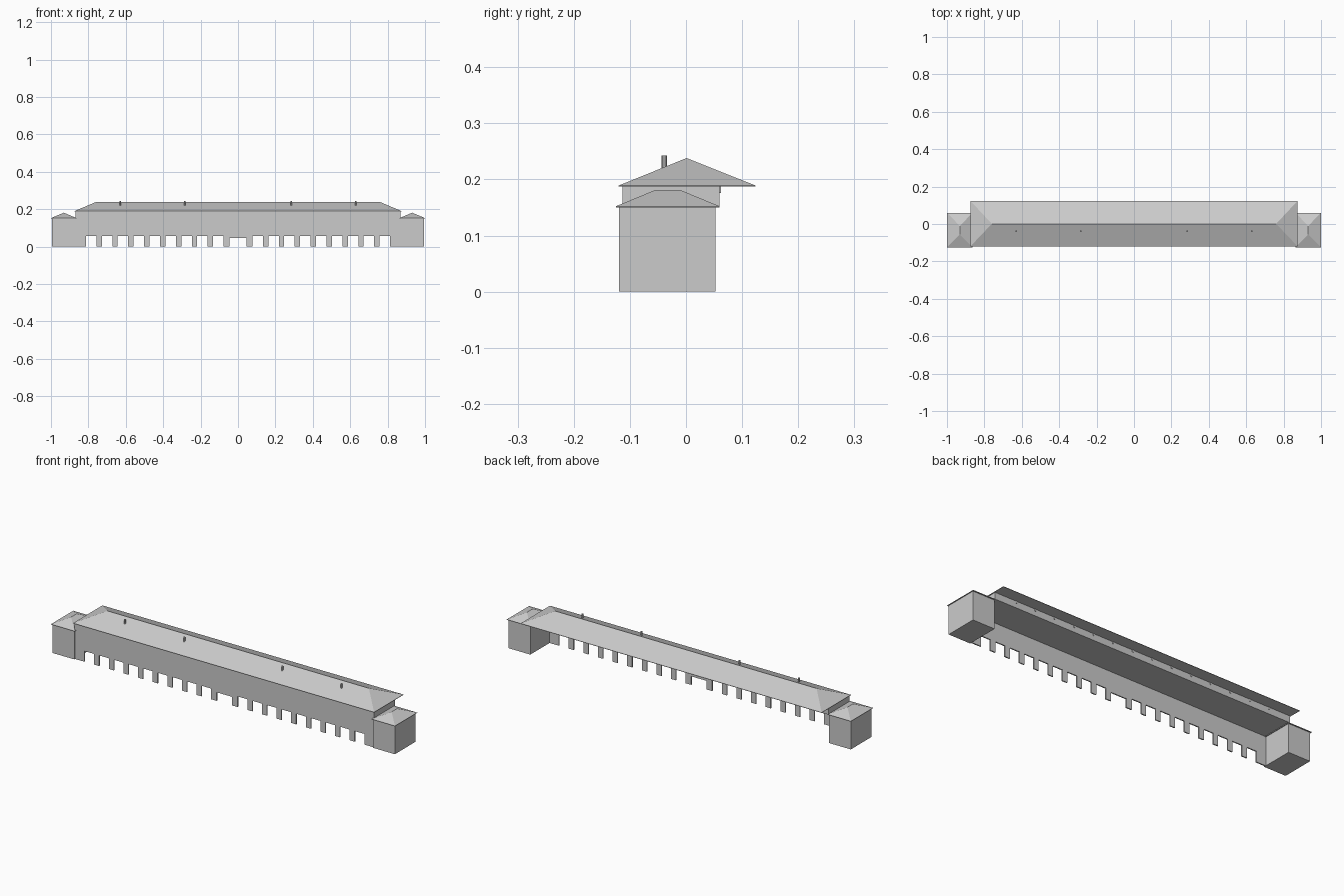
import bpy, bmesh
from mathutils import Vector

if "Cube" in bpy.data.objects:
    bpy.data.objects.remove(bpy.data.objects["Cube"])


def finish(name, bm):
    bmesh.ops.recalc_face_normals(bm, faces=bm.faces)
    mesh = bpy.data.meshes.new(name)
    bm.to_mesh(mesh)
    bm.free()
    ob = bpy.data.objects.new(name, mesh)
    bpy.context.collection.objects.link(ob)
    return ob


def box(name, x0, x1, y0, y1, z0, z1):
    bm = bmesh.new()
    bmesh.ops.create_cube(bm, size=1)
    for v in bm.verts:
        v.co = Vector((x1 if v.co.x > 0 else x0,
                       y1 if v.co.y > 0 else y0,
                       z1 if v.co.z > 0 else z0))
    return finish(name, bm)


def prism(name, points, offset):
    """Extrude a flat outline along an offset vector."""
    bm = bmesh.new()
    face = bm.faces.new([bm.verts.new(p) for p in points])
    ext = bmesh.ops.extrude_face_region(bm, geom=[face])
    moved = [g for g in ext["geom"] if isinstance(g, bmesh.types.BMVert)]
    bmesh.ops.translate(bm, verts=moved, vec=offset)
    return finish(name, bm)


def hip_roof(name, x0, x1, y0, y1, z0, edge, ridge_a, ridge_b, along_x):
    """Closed hip roof with a thin vertical eave edge."""
    bm = bmesh.new()
    rect = [(x0, y0), (x1, y0), (x1, y1), (x0, y1)]
    low = [bm.verts.new((x, y, z0)) for x, y in rect]
    up = [bm.verts.new((x, y, z0 + edge)) for x, y in rect]
    a, b = bm.verts.new(ridge_a), bm.verts.new(ridge_b)
    bm.faces.new(low)
    ends = [a, b, b, a] if along_x else [a, a, b, b]
    for i in range(4):
        j = (i + 1) % 4
        bm.faces.new((low[i], low[j], up[j], up[i]))
        face = [up[i], up[j], ends[j]]
        if ends[i] != ends[j]:
            face.append(ends[i])
        bm.faces.new(face)
    return finish(name, bm)


# Upper storey: thin front wall and a shallow body behind it
box("front_wall", -0.87, 0.87, -0.113, -0.107, 0.095, 0.188)
box("upper_body", -0.87, 0.87, -0.107, 0.06, 0.152, 0.188)

# Arcade: one comb-shaped outline, extruded to a thin wall
openings = [(0.0, 0.045, 0.045)]
for k in range(9):
    for s in (-1, 1):
        openings.append((s * (0.105 + 0.085 * k), 0.028, 0.056))
outline = [(-0.87, 0.095), (-0.87, 0)]
for c, half, top in sorted(openings):
    outline += [(c - half, 0), (c - half, top), (c + half, top), (c + half, 0)]
outline += [(0.87, 0), (0.87, 0.095)]
prism("arcade", [(x, -0.113, z) for x, z in outline], (0, 0.006, 0))

# Main hip roof, overhanging deeply at the back
hip_roof("main_roof", -0.875, 0.875, -0.12, 0.124, 0.187, 0.002,
         (-0.76, 0.001, 0.238), (0.76, 0.001, 0.238), True)

# Small brackets on the back wall, tucked under the overhang
for k in range(14):
    x = -0.7475 + 0.115 * k
    box("bracket", x - 0.004, x + 0.004, 0.056, 0.062, 0.176, 0.187)

# Chimney pipes
for x in (-0.63, -0.285, 0.285, 0.63):
    bm = bmesh.new()
    bmesh.ops.create_cone(bm, cap_ends=True, segments=10,
                          radius1=0.005, radius2=0.005, depth=0.028)
    bmesh.ops.translate(bm, verts=bm.verts, vec=(x, -0.039, 0.229))
    finish("chimney", bm)

# End pavilions with hip roofs
for s in (-1, 1):
    xa, xb = sorted((s * 0.868, s * 0.995))
    box("pavilion", xa, xb, -0.119, 0.053, 0, 0.152)
    xa, xb = sorted((s * 0.863, s * 1.0))
    xm = (xa + xb) / 2
    hip_roof("pavilion_roof", xa, xb, -0.125, 0.06, 0.15, 0.002,
             (xm, -0.055, 0.181), (xm, -0.01, 0.181), False)
